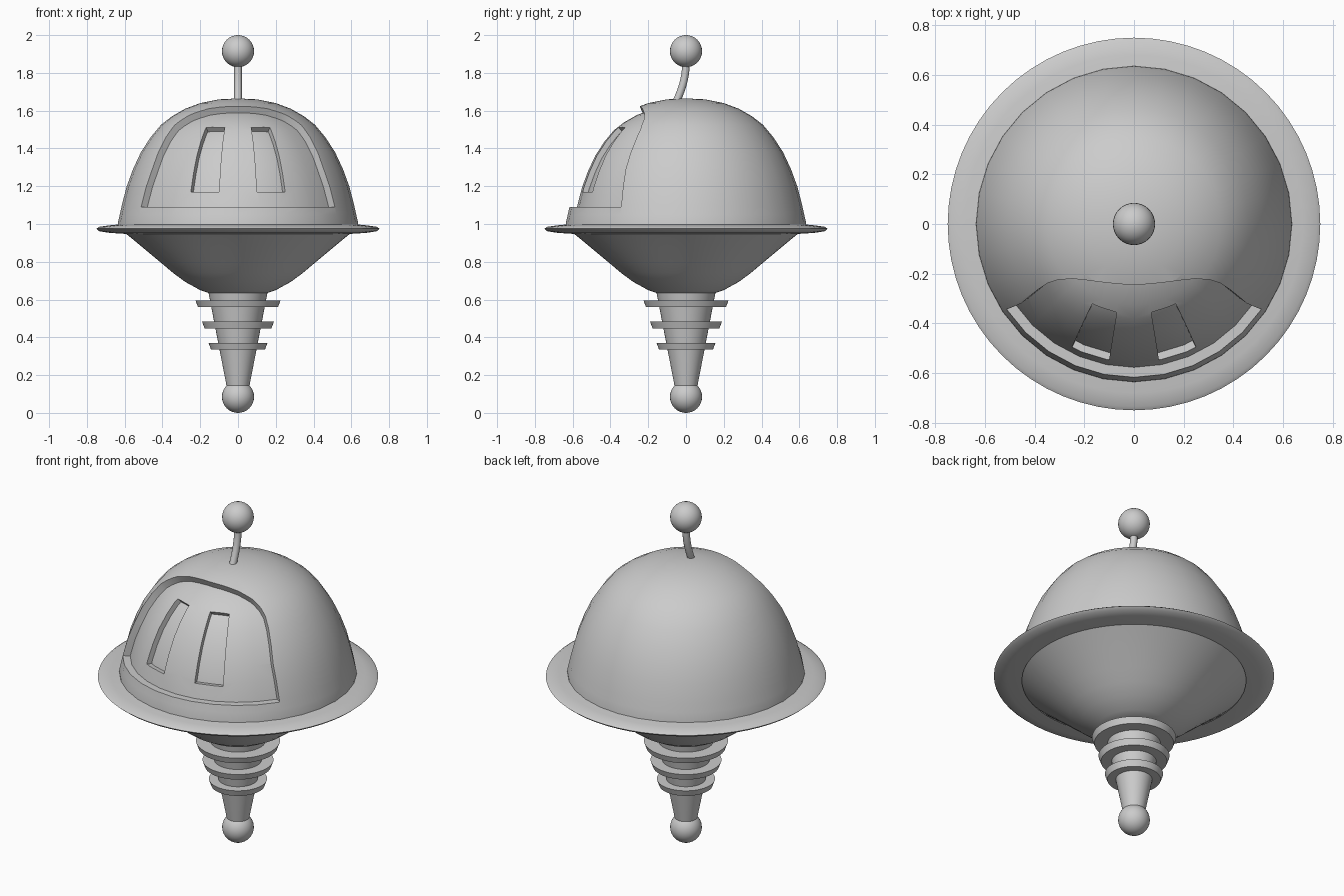
import bpy, bmesh, math
from mathutils import Vector

if "Cube" in bpy.data.objects:
    bpy.data.objects.remove(bpy.data.objects["Cube"])

APEX = Vector((0, 0, 1.09))   # recess walls converge towards this point


def finish(name, bm, angle=30):
    mesh = bpy.data.meshes.new(name)
    bm.to_mesh(mesh)
    bm.free()
    ob = bpy.data.objects.new(name, mesh)
    bpy.context.collection.objects.link(ob)
    smooth(ob, angle)
    return ob


def smooth(ob, angle=30):
    bpy.ops.object.select_all(action='DESELECT')
    ob.select_set(True)
    bpy.context.view_layer.objects.active = ob
    bpy.ops.object.shade_smooth_by_angle(angle=math.radians(angle))


def lathe(name, profile, segs=64, angle=30):
    """Revolve (radius, z) points, listed bottom to top, about z."""
    bm = bmesh.new()
    rows = [[bm.verts.new((r * math.cos(2 * math.pi * j / segs),
                           r * math.sin(2 * math.pi * j / segs), z))
             for j in range(segs)] for r, z in profile]
    for lo, hi in zip(rows, rows[1:]):
        for j in range(segs):
            k = (j + 1) % segs
            bm.faces.new((lo[j], lo[k], hi[k], hi[j]))
    bmesh.ops.remove_doubles(bm, verts=bm.verts, dist=1e-5)
    return finish(name, bm, angle)


def wedge(name, outline):
    """Cone from APEX through a closed outline, reaching past the dome."""
    bm = bmesh.new()
    pts = [Vector(p) for p in outline]
    mid = sum(pts, Vector()) / len(pts)
    mid.y = -0.53
    out = [bm.verts.new(APEX + (p - APEX) * 1.4) for p in pts]
    tip = bm.verts.new(APEX)
    cap = bm.verts.new(APEX + (mid - APEX) * 1.4)
    for a, b in zip(out, out[1:] + out[:1]):
        bm.faces.new((a, b, tip))
        bm.faces.new((b, a, cap))
    bmesh.ops.recalc_face_normals(bm, faces=bm.faces)
    ob = finish(name, bm)
    ob.hide_render = True
    return ob


def subtract(ob, cutter):
    bpy.context.view_layer.objects.active = ob
    mod = ob.modifiers.new("cut", 'BOOLEAN')
    mod.operation = 'DIFFERENCE'
    mod.solver = 'EXACT'
    mod.object = cutter
    bpy.ops.object.modifier_apply(modifier=mod.name)
    bpy.data.objects.remove(cutter)


def ball(name, z):
    bm = bmesh.new()
    bmesh.ops.create_uvsphere(bm, u_segments=32, v_segments=16, radius=0.085)
    bmesh.ops.translate(bm, verts=bm.verts, vec=(0, 0, z))
    finish(name, bm)


# Dome
dome_profile = [(0, 0.98), (0.637, 0.98), (0.635, 1.01), (0.626, 1.05), (0.615, 1.1),
                (0.589, 1.2), (0.556, 1.29), (0.514, 1.38), (0.462, 1.46), (0.408, 1.525),
                (0.35, 1.57), (0.28, 1.61), (0.2, 1.64), (0.1, 1.66), (0, 1.665)]
dome = lathe("dome", dome_profile, 32)


def core(scale):
    ob = lathe("core_helper", [(r * scale, APEX.z + (z - APEX.z) * scale)
                               for r, z in dome_profile], 32)
    ob.hide_render = True
    return ob


# Recessed face panel
half = [(0.32, -0.53, 1.09), (0.52, -0.348, 1.09), (0.455, -0.32, 1.29),
        (0.386, -0.263, 1.46), (0.35, -0.24, 1.515), (0.31, -0.228, 1.555),
        (0.25, -0.223, 1.588), (0.17, -0.23, 1.61)]
outline = ([(0, -0.62, 1.09)] + half + [(0, -0.245, 1.622)]
           + [(-x, y, z) for x, y, z in reversed(half)])
panel = wedge("panel_cutter", outline)
subtract(panel, core(0.935))
subtract(dome, panel)

# Two slots in the panel
for side in (1, -1):
    slot = wedge("slot_cutter", [(side * x, y, z) for x, y, z in
                                 ((0.10, -0.547, 1.17), (0.25, -0.497, 1.17),
                                  (0.17, -0.325, 1.515), (0.07, -0.36, 1.515))])
    subtract(slot, core(0.885))
    subtract(dome, slot)
smooth(dome)

# Rim and lower bowl
lathe("rim", [(0.60, 0.948), (0.68, 0.953), (0.735, 0.962), (0.75, 0.975),
              (0.735, 0.985), (0.68, 0.993), (0.62, 0.999)], angle=50)
lathe("bowl", [(0, 0.633), (0.15, 0.633), (0.20, 0.65), (0.28, 0.694), (0.345, 0.742),
               (0.41, 0.797), (0.50, 0.872), (0.57, 0.93), (0.61, 0.962)])

# Tapered stem with three rings
lathe("stem", [(0.06, 0.14), (0.157, 0.64)])
for i, (z, r) in enumerate(((0.56, 0.225), (0.447, 0.19), (0.335, 0.156))):
    lathe(f"stem_ring_{i + 1}", [(0.05, z), (r - 0.013, z), (r, z + 0.036), (0.05, z + 0.036)])
ball("foot_ball", 0.085)

# Bent antenna
curve = bpy.data.curves.new("antenna", 'CURVE')
curve.dimensions = '3D'
curve.bevel_depth = 0.02
curve.bevel_resolution = 4
spline = curve.splines.new('BEZIER')
spline.bezier_points.add(1)
for p, co, h in zip(spline.bezier_points, ((0, -0.052, 1.645), (0, 0, 1.86)),
                    ((0, 0.035, 0.08), (0, 0, 0.08))):
    p.co = co
    p.handle_left = Vector(co) - Vector(h)
    p.handle_right = Vector(co) + Vector(h)
bpy.context.collection.objects.link(bpy.data.objects.new("antenna", curve))
ball("antenna_ball", 1.915)
